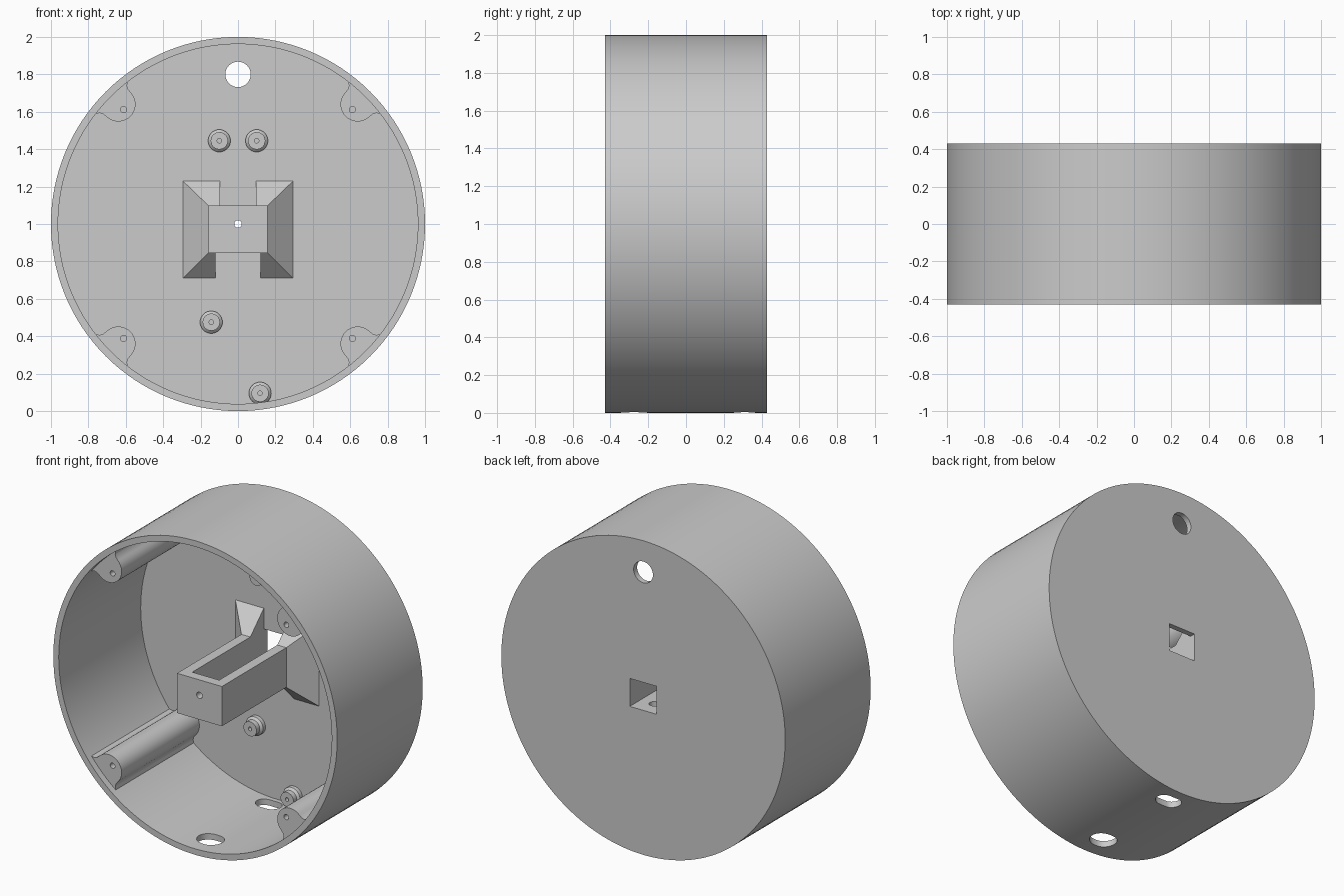
import bpy, bmesh
from math import sin, cos, pi, radians

if "Cube" in bpy.data.objects:
    bpy.data.objects.remove(bpy.data.objects["Cube"], do_unlink=True)

grey = bpy.data.materials.new("plain grey")
grey.use_nodes = True
grey.diffuse_color = (0.6, 0.6, 0.6, 1)
grey.node_tree.nodes["Principled BSDF"].inputs["Base Color"].default_value = (0.6, 0.6, 0.6, 1)

RADIUS, INNER, MID = 1.0, 0.962, 1.0
FRONT, BACK, FLOOR = -0.43, 0.43, 0.395   # rim, rear face, inside of the rear plate
TIP = -0.388                              # front ends of the pillars and the arm


def loft(name, rings):
    """Closed solid through equal-length rings of 3D points."""
    bm = bmesh.new()
    loops = [[bm.verts.new(p) for p in ring] for ring in rings]
    for a, b in zip(loops, loops[1:]):
        for i in range(len(a)):
            j = (i + 1) % len(a)
            bm.faces.new((a[i], a[j], b[j], b[i]))
    bm.faces.new(loops[0])
    bm.faces.new(loops[-1])
    bmesh.ops.recalc_face_normals(bm, faces=bm.faces)
    mesh = bpy.data.meshes.new(name)
    bm.to_mesh(mesh)
    bm.free()
    obj = bpy.data.objects.new(name, mesh)
    bpy.context.collection.objects.link(obj)
    mesh.materials.append(grey)
    return obj


def circle(x, y, z, r, n):
    return [(x + r * cos(2 * pi * i / n), y, z + r * sin(2 * pi * i / n)) for i in range(n)]


def rod(name, x, z, profile, n=32):
    """Round part along y; profile is a list of (y, radius)."""
    return loft(name, [circle(x, y, z, r, n) for y, r in profile])


def rect(y, x, z0, z1):
    return [(-x, y, z0), (x, y, z0), (x, y, z1), (-x, y, z1)]


def block(name, x, y0, y1, z0, z1):
    return loft(name, [rect(y0, x, z0, z1), rect(y1, x, z0, z1)])


def upright_slot(name, y, length, width, z0, z1, n=32):
    """Vertical rod with rounded ends, long in x."""
    pts = []
    for i in range(n):
        t = 2 * pi * (i + 0.5) / n
        shift = (length - width) / 2 * (1 if cos(t) > 0 else -1)
        pts.append((shift + width / 2 * cos(t), y + width / 2 * sin(t)))
    return loft(name, [[(px, py, z) for px, py in pts] for z in (z0, z1)])


def finish(obj, cutters=()):
    """Subtract the cutters, then shade smooth with sharp edges."""
    bpy.ops.object.select_all(action="DESELECT")
    bpy.context.view_layer.objects.active = obj
    obj.select_set(True)
    for c in cutters:
        c.hide_render = True
        mod = obj.modifiers.new("cut", "BOOLEAN")
        mod.operation, mod.solver, mod.object = "DIFFERENCE", "EXACT", c
        bpy.ops.object.modifier_apply(modifier=mod.name)
        bpy.data.objects.remove(c, do_unlink=True)
    bpy.ops.object.shade_smooth_by_angle(angle=radians(25))


# Round housing: hollow drum with hanging hole, arm window and two cable slots
housing = rod("housing", 0, MID, [(FRONT, RADIUS), (BACK, RADIUS)], 128)
finish(housing, [
    rod("cavity", 0, MID, [(FRONT - 0.1, INNER), (FLOOR, INNER)], 128),
    rod("hanging_hole", 0, 1.8, [(0.3, 0.068), (0.5, 0.068)]),
    block("arm_window", 0.095, 0.3, 0.5, 0.92, 1.098),
    upright_slot("front_cable_slot", -0.275, 0.165, 0.145, -0.1, 0.2),
    upright_slot("rear_cable_slot", 0.31, 0.165, 0.11, -0.1, 0.2),
])

# Central arm: flared at the root, open channel on top, screw holes
low, high = 0.845, 1.098
arm = loft("central_arm", [
    rect(TIP, 0.158, low, high),
    rect(0.26, 0.158, low, high),
    rect(FLOOR, 0.295, 0.71, 1.23),
])
finish(arm, [
    block("channel", 0.095, -0.325, 0.6, 0.92, 1.5),
    block("lower_gap", 0.12, 0.2, 0.6, 0.5, low),
    rod("tip_hole", 0, MID, [(-0.5, 0.02), (-0.2, 0.02)]),
    upright_slot("root_hole", 0.32, 0.06, 0.06, 0.7, 1.0),
])

# Four screw pillars blended into the wall
nose = [(0.905 - 0.092 * cos(radians(a)), 0.092 * sin(radians(a))) for a in range(0, 91, 10)]
half = nose + [(0.925, 0.094), (0.942, 0.103), (0.955, 0.122), (0.978, 0.132)]
outline = half + [(u, -v) for u, v in reversed(half[1:])]
for sx, side in ((1, "left"), (-1, "right")):
    for sz, level in ((1, "upper"), (-1, "lower")):
        k = cos(pi / 4)
        pillar = loft(f"{level}_{side}_pillar", [
            [(sx * k * (u - v), y, MID + sz * k * (u + v)) for u, v in outline]
            for y in (TIP, FLOOR + 0.01)])
        finish(pillar, [rod("screw_hole", sx * 0.612, MID + sz * 0.612,
                            [(-0.5, 0.017), (-0.15, 0.017)], 16)])

# Small stepped studs on the rear plate
studs = {"upper_left": (0.1, 1.445), "upper_right": (-0.1, 1.445),
         "middle": (-0.143, 0.475), "bottom": (0.118, 0.095)}
for label, (x, z) in studs.items():
    stud = rod(f"{label}_stud", x, z, [
        (FLOOR + 0.01, 0.06), (FLOOR - 0.025, 0.06), (FLOOR - 0.038, 0.046), (FLOOR - 0.07, 0.046)])
    finish(stud, [rod("stud_hole", x, z, [(0.2, 0.012), (0.38, 0.012)], 12)])
